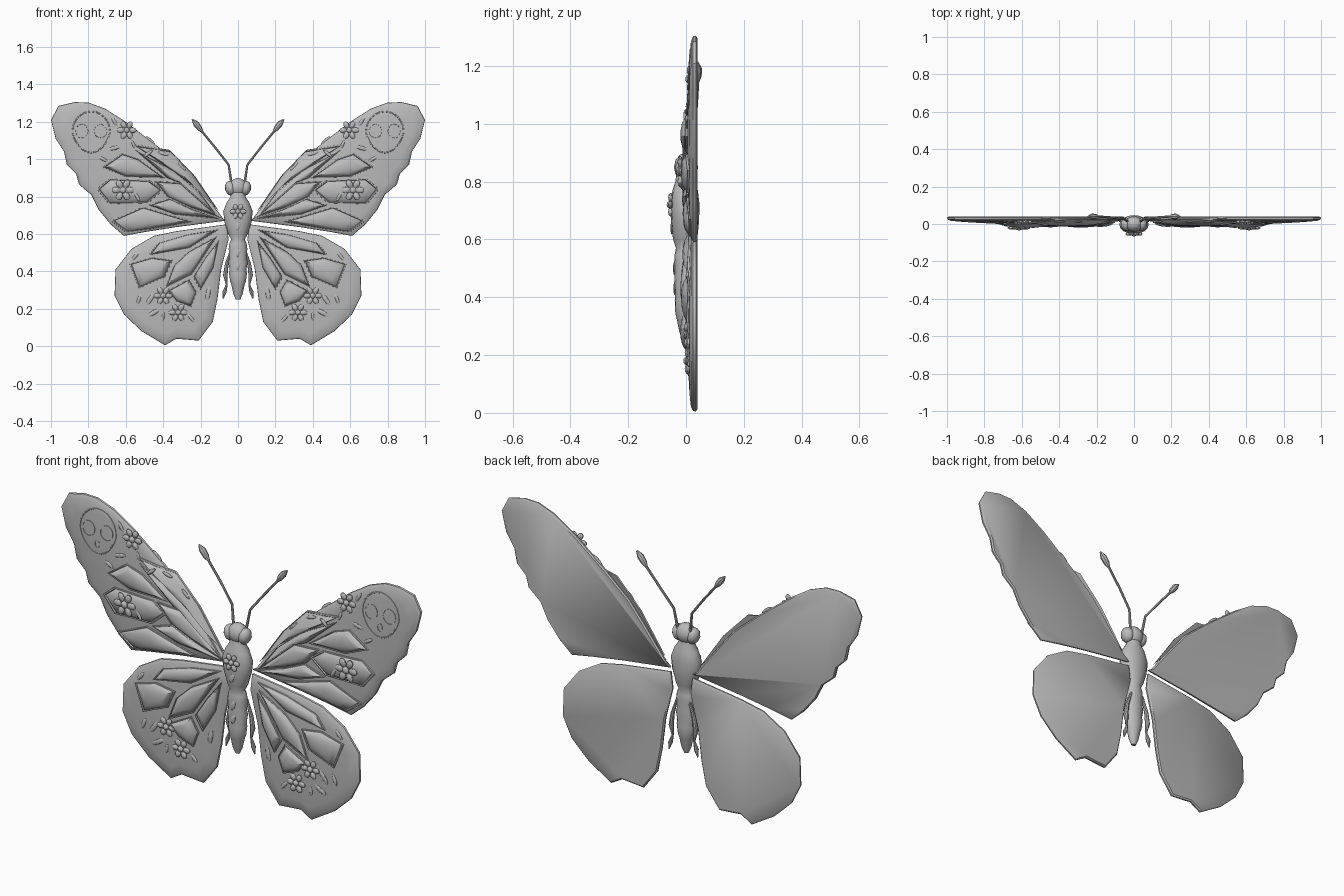
import bpy, bmesh, math
from mathutils import Vector, Matrix
from mathutils.bvhtree import BVHTree

if "Cube" in bpy.data.objects:
    bpy.data.objects.remove(bpy.data.objects["Cube"])

grey = bpy.data.materials.new("stone_grey")
grey.diffuse_color = (0.5, 0.5, 0.5, 1)
grey.use_nodes = True
grey.node_tree.nodes["Principled BSDF"].inputs["Base Color"].default_value = grey.diffuse_color

UPPER = [(.07, .67), (.13, .75), (.20, .84), (.29, .95), (.425, 1.065), (.60, 1.20), (.71, 1.27),
         (.80, 1.303), (.875, 1.305), (.96, 1.285), (1.0, 1.21), (.975, 1.11), (.93, 1.04),
         (.915, .97), (.865, .92), (.85, .865), (.785, .81), (.745, .73), (.68, .65), (.61, .59),
         (.49, .612), (.33, .637), (.06, .672)]
LOWER = [(.06, .652), (.33, .615), (.45, .59), (.57, .52), (.655, .41), (.66, .27), (.61, .17),
         (.515, .08), (.39, .005), (.33, .04), (.21, .03), (.135, .13), (.11, .25), (.09, .41), (.05, .57)]
UPPER_CELLS = [
    [(.10, .72), (.20, .83), (.34, .93), (.56, 1.08), (.365, 1.05), (.23, .91)],
    [(.11, .70), (.30, .87), (.38, .90), (.55, 1.05), (.35, .945), (.20, .82)],
    [(.725, .957), (.62, 1.03), (.53, 1.0), (.39, .90), (.60, .905)],
    [(.755, .84), (.69, .895), (.47, .885), (.40, .835), (.48, .765), (.69, .76)],
    [(.45, .885), (.31, .875), (.10, .69), (.25, .74), (.38, .80)],
    [(.48, .755), (.37, .79), (.24, .73), (.10, .68), (.34, .705)],
    [(.68, .67), (.51, .745), (.36, .70), (.24, .665), (.47, .625), (.60, .61)]]
LOWER_CELLS = [
    [(.10, .625), (.26, .60), (.43, .55), (.48, .485), (.26, .525)],
    [(.58, .44), (.46, .475), (.35, .46), (.39, .37), (.53, .31)],
    [(.11, .59), (.26, .51), (.345, .43), (.39, .31), (.25, .38)],
    [(.10, .57), (.17, .48), (.24, .37), (.20, .30), (.13, .42)],
    [(.38, .295), (.26, .36), (.22, .29), (.25, .21), (.33, .24)]]
FLOWERS = [(.615, .835, .06), (.595, 1.155, .052), (.40, .27, .05), (.32, .18, .05)]
# swirl drops: x, z, half length, angle in degrees
DROPS = [(.47, 1.10, .035, 40), (.40, 1.03, .03, 15), (.48, 1.03, .03, -40), (.56, 1.08, .025, 70),
         (.66, 1.06, .035, -15), (.72, 1.00, .03, 30), (.66, 1.2, .03, 60), (.54, .80, .03, 60),
         (.30, .96, .03, 45), (.47, .25, .04, 125), (.45, .18, .04, 150), (.40, .16, .025, 95),
         (.25, .15, .03, 50), (.53, .25, .03, 110), (.55, .48, .03, -50), (.16, .28, .04, 100)]


def finish(bm, name, angle=35):
    bmesh.ops.recalc_face_normals(bm, faces=bm.faces)
    me = bpy.data.meshes.new(name)
    bm.to_mesh(me)
    tree = BVHTree.FromBMesh(bm)
    bm.free()
    ob = bpy.data.objects.new(name, me)
    bpy.context.collection.objects.link(ob)
    me.materials.append(grey)
    bpy.ops.object.select_all(action='DESELECT')
    ob.select_set(True)
    bpy.context.view_layer.objects.active = ob
    bpy.ops.object.shade_smooth_by_angle(angle=math.radians(angle))
    return tree


def bridge(bm, rings):
    for a, b in zip(rings, rings[1:]):
        n = len(a)
        for i in range(n):
            bm.faces.new((a[i], a[(i + 1) % n], b[(i + 1) % n], b[i]))


def pillow(bm, pts, levels, depth, s):
    """Stack of shrinking outlines; depth(x, z) is the base surface."""
    cx = sum(p[0] for p in pts) / len(pts)
    cz = sum(p[1] for p in pts) / len(pts)
    rings = []
    for k, h in levels:
        ring = []
        for x, z in pts:
            px, pz = cx + (x - cx) * k, cz + (z - cz) * k
            ring.append(bm.verts.new((s * px, depth(px, pz) - h, pz)))
        rings.append(ring)
    bridge(bm, rings)
    bm.faces.new(rings[0])
    tip = bm.verts.new((s * cx, depth(cx, cz) - levels[-1][1] - .001, cz))
    n = len(pts)
    for i in range(n):
        bm.faces.new((rings[-1][i], rings[-1][(i + 1) % n], tip))


def surface(trees, s):
    def depth(x, z):
        hits = [t.ray_cast(Vector((s * x, -1, z)), Vector((0, 1, 0)))[0] for t in trees]
        return min([h.y for h in hits if h] or [.03])
    return depth


def blob(bm, loc, size, angle=0, seg=10):
    m = Matrix.Translation(loc) @ Matrix.Rotation(angle, 4, 'Y') @ Matrix.Diagonal((*size, 1))
    bmesh.ops.create_uvsphere(bm, u_segments=seg, v_segments=6, radius=1, matrix=m)


def flower(bm, x, z, r, y):
    for i in range(6):
        a = i * math.tau / 6
        blob(bm, (x + .64 * r * math.cos(a), y, z + .64 * r * math.sin(a)),
             (r * .38, .009, r * .28), -a)
    blob(bm, (x, y - .002, z), (r * .3, .012, r * .3))


def tube(bm, path, seg=8):
    """Round tube along (x, y, z, radius) points."""
    rings = []
    for i, (x, y, z, r) in enumerate(path):
        a, b = path[max(i - 1, 0)], path[min(i + 1, len(path) - 1)]
        d = Vector(b[:3]) - Vector(a[:3])
        side = Vector((0, 1, 0)).cross(d).normalized()
        up = d.cross(side).normalized()
        rings.append([bm.verts.new(Vector((x, y, z)) + r * (math.cos(t) * side + math.sin(t) * up))
                      for t in (j * math.tau / seg for j in range(seg))])
    bridge(bm, rings)
    bm.faces.new(rings[0])
    bm.faces.new(rings[-1])


for s, tag in ((1, "right"), (-1, "left")):
    # wing plates: flat back, chamfered edge, slightly domed front
    wings = []
    for name, pts in (("upper_wing", UPPER), ("lower_wing", LOWER)):
        bm = bmesh.new()
        pillow(bm, pts, [(.975, 0), (1, .006), (.995, .015), (.95, .023), (.8, .028), (.4, .035)],
               lambda x, z: .04, s)
        wings.append(finish(bm, f"{name}_{tag}", 40))
    depth = surface(wings, s)

    # puffed cells with a raised border and a groove
    bm = bmesh.new()
    for pts in UPPER_CELLS + LOWER_CELLS:
        pillow(bm, pts, [(1, -.003), (.99, .007), (.94, .008), (.91, .003), (.85, .010),
                         (.6, .019), (.3, .023)], depth, s)
    cells = finish(bm, f"wing_cells_{tag}", 40)
    depth = surface(wings + [cells], s)

    # flowers and swirl drops
    bm = bmesh.new()
    for x, z, r in FLOWERS:
        flower(bm, s * x, z, r, depth(x, z) - .002)
    finish(bm, f"wing_flowers_{tag}")
    bm = bmesh.new()
    for x, z, l, a in DROPS:
        blob(bm, (s * x, depth(x, z), z), (l, .006, l * .3), -s * math.radians(a))
    finish(bm, f"swirl_drops_{tag}")

    # skull relief near the wing tip: rounded face outline, two eyes, nose
    bm = bmesh.new()
    for cx, cz, rx, rz in ((.785, 1.145, .105, .115), (.735, 1.15, .035, .038), (.835, 1.15, .035, .038),
                           (.785, 1.085, .013, .02)):
        rings = []
        for k, h in ((1, -.002), (.98, .002), (.94, .002), (.92, -.002)):
            ring = []
            for i in range(24):
                t = i * math.tau / 24
                x = cx + rx * k * math.cos(t) * (1 + .18 * min(0, math.sin(t)) * (rx > .1))
                z = cz + rz * k * math.sin(t)
                ring.append(bm.verts.new((s * x, depth(x, z) - h, z)))
            rings.append(ring)
        bridge(bm, rings + rings[:1])
    finish(bm, f"skull_relief_{tag}")

    # antenna with diamond club
    bm = bmesh.new()
    tube(bm, [(s * x, y, z, r) for x, y, z, r in
              ((.035, .015, .87, .007), (.05, .025, .97, .006), (.12, .035, 1.06, .006),
               (.19, .04, 1.145, .006), (.205, .04, 1.165, .014), (.225, .04, 1.19, .016),
               (.245, .04, 1.213, .004))])
    finish(bm, f"antenna_{tag}")

    # hanging legs
    bm = bmesh.new()
    tube(bm, [(s * x, .02, z, r) for x, z, r in
              ((.035, .52, .006), (.06, .44, .010), (.068, .38, .012), (.06, .33, .005),
               (.072, .29, .011), (.08, .255, .003))])
    finish(bm, f"leg_{tag}")

# body: lathed abdomen, thorax and neck: z, half width, half depth
PROFILE = [(.25, .012, .01), (.28, .025, .02), (.33, .036, .03), (.345, .042, .034), (.39, .048, .036),
           (.41, .045, .034), (.45, .052, .038), (.47, .046, .036), (.52, .050, .038), (.55, .046, .036),
           (.57, .036, .032), (.60, .052, .042), (.66, .071, .048), (.72, .079, .050), (.77, .060, .044),
           (.80, .040, .034), (.83, .034, .03)]
bm = bmesh.new()
bridge_rings = [[bm.verts.new((w * math.cos(t), -.003 + d * math.sin(t), z))
                 for t in (i * math.tau / 16 for i in range(16))] for z, w, d in PROFILE]
bridge(bm, bridge_rings)
bm.faces.new(bridge_rings[0])
bm.faces.new(bridge_rings[-1])
body = finish(bm, "body", 50)

# head with two eyes
bm = bmesh.new()
blob(bm, (0, 0, .85), (.05, .042, .05), 0, 14)
for s in (1, -1):
    blob(bm, (s * .04, -.002, .845), (.03, .036, .04), s * .2, 12)
finish(bm, "head", 50)

# thorax flower and abdomen drops
bm = bmesh.new()
front = surface([body], 1)
flower(bm, 0, .72, .045, front(0, .72))
for z in (.64, .5, .43):
    blob(bm, (0, front(0, z), z), (.012, .005, .024), .3)
finish(bm, "body_ornaments")
